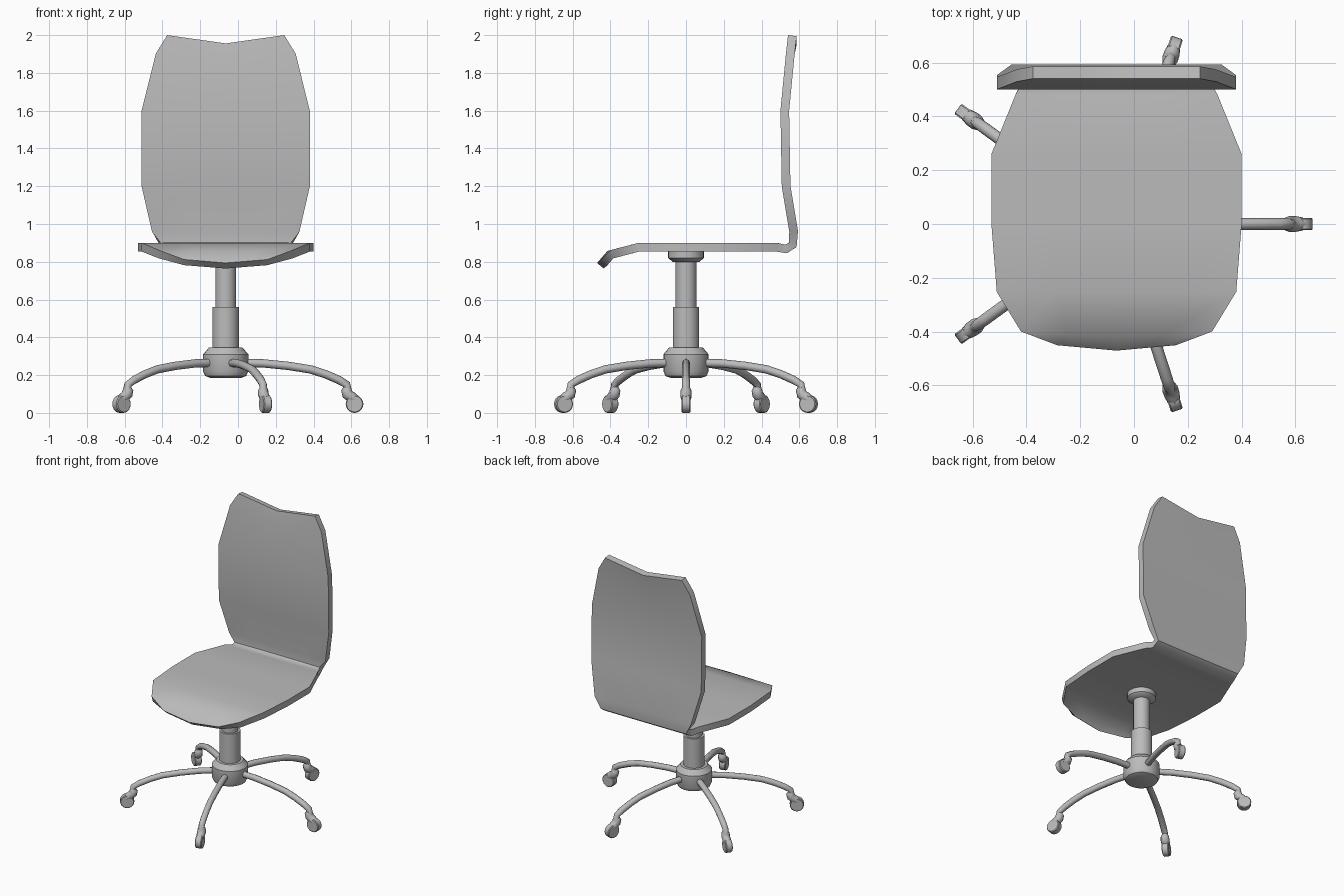
import bpy, bmesh, math
from mathutils import Matrix

if "Cube" in bpy.data.objects:
    bpy.data.objects.remove(bpy.data.objects["Cube"])

CX = -0.065  # x of the column axis
BASE = Matrix.Translation((CX, 0, 0))

grey = bpy.data.materials.new("plain grey")
grey.diffuse_color = (0.5, 0.5, 0.5, 1)
grey.use_nodes = True
grey.node_tree.nodes["Principled BSDF"].inputs["Base Color"].default_value = grey.diffuse_color


def finish(ob, matrix=BASE, angle=40):
    ob.matrix_world = matrix
    ob.data.materials.clear()
    ob.data.materials.append(grey)
    bpy.ops.object.select_all(action='DESELECT')
    ob.select_set(True)
    bpy.context.view_layer.objects.active = ob
    for m in list(ob.modifiers):
        bpy.ops.object.modifier_apply(modifier=m.name)
    bpy.ops.object.shade_smooth_by_angle(angle=math.radians(angle))
    return ob


def add_mesh(name, verts, faces):
    me = bpy.data.meshes.new(name)
    me.from_pydata(verts, [], faces)
    bm = bmesh.new()
    bm.from_mesh(me)
    bmesh.ops.recalc_face_normals(bm, faces=bm.faces)
    bm.to_mesh(me)
    bm.free()
    ob = bpy.data.objects.new(name, me)
    bpy.context.collection.objects.link(ob)
    return ob


def lathe(name, profile, sides, matrix=BASE):
    """Turn (radius, z) points around z, with capped ends."""
    verts = [(r * math.cos(math.tau * i / sides), r * math.sin(math.tau * i / sides), z)
             for r, z in profile for i in range(sides)]
    faces = [(k * sides + i, k * sides + (i + 1) % sides,
              (k + 1) * sides + (i + 1) % sides, (k + 1) * sides + i)
             for k in range(len(profile) - 1) for i in range(sides)]
    faces.append(tuple(range(sides)))
    faces.append(tuple(range((len(profile) - 1) * sides, len(profile) * sides)))
    return finish(add_mesh(name, verts, faces), matrix)


def tube(name, points, matrix):
    """Round tube through (x, z, radius) points."""
    cu = bpy.data.curves.new(name, 'CURVE')
    cu.dimensions = '3D'
    cu.bevel_depth = 1.0
    cu.bevel_resolution = 2
    cu.use_fill_caps = True
    sp = cu.splines.new('POLY')
    sp.points.add(len(points) - 1)
    for p, (x, z, r) in zip(sp.points, points):
        p.co = (x, 0, z, 1)
        p.radius = r
    ob = bpy.data.objects.new(name, cu)
    bpy.context.collection.objects.link(ob)
    bpy.ops.object.select_all(action='DESELECT')
    ob.select_set(True)
    bpy.context.view_layer.objects.active = ob
    bpy.ops.object.convert(target='MESH')
    return finish(bpy.context.view_layer.objects.active, matrix, 50)


# Seat and backrest: one bent shell; rows of (y, z, half width, centre dy, centre dz)
rows = [
    (-0.433, 0.797, 0.22, -0.02, -0.018),
    (-0.392, 0.840, 0.355, -0.012, -0.002),
    (-0.25, 0.877, 0.445, 0, 0),
    (0.00, 0.877, 0.465, 0, 0),
    (0.26, 0.877, 0.465, 0, 0),
    (0.48, 0.877, 0.375, 0, 0),
    (0.53, 0.868, 0.350, 0, 0),
    (0.565, 0.89, 0.345, 0, 0),
    (0.570, 0.96, 0.390, 0, 0),
    (0.530, 1.20, 0.445, 0, 0),
    (0.523, 1.60, 0.445, 0, 0),
    (0.552, 1.90, 0.370, 0, 0),
    (0.563, 1.997, 0.310, 0, -0.045),
]
cols = [-1, -0.5, 0, 0.5, 1]
n = len(cols)
verts = [(f * hw, y + dy * (1 - abs(f)), z + dz * (1 - abs(f)))
         for y, z, hw, dy, dz in rows for f in cols]
faces = [(r * n + c, r * n + c + 1, (r + 1) * n + c + 1, (r + 1) * n + c)
         for r in range(len(rows) - 1) for c in range(n - 1)]
shell = add_mesh("seat_and_backrest", verts, faces)
solid = shell.modifiers.new("thickness", 'SOLIDIFY')
solid.thickness = 0.046
solid.offset = 0
finish(shell, angle=50)

# Column: mounting plate, gas lift, sleeve and hub
lathe("seat_mount", [(0.07, 0.80), (0.095, 0.82), (0.095, 0.86)], 24)
lathe("gas_lift", [(0.055, 0.55), (0.055, 0.81)], 24)
lathe("column_sleeve", [(0.07, 0.33), (0.07, 0.56)], 24)
lathe("hub", [(0.08, 0.185), (0.108, 0.195), (0.12, 0.22), (0.12, 0.31),
              (0.09, 0.345)], 24)

# Five legs with casters
for i in range(5):
    m = BASE @ Matrix.Rotation(math.tau * i / 5, 4, 'Z')
    tube(f"leg_{i + 1}", [(0.08, 0.265, 0.022), (0.20, 0.262, 0.022),
                          (0.33, 0.249, 0.022), (0.45, 0.230, 0.022),
                          (0.53, 0.204, 0.022), (0.60, 0.174, 0.022),
                          (0.64, 0.150, 0.021), (0.648, 0.110, 0.021)], m)
    tube(f"caster_hood_{i + 1}", [(0.645, 0.134, 0.021), (0.640, 0.118, 0.029),
                                  (0.645, 0.098, 0.030), (0.668, 0.082, 0.029),
                                  (0.692, 0.068, 0.024)], m)
    wheel = m @ Matrix.Translation((0.682, 0, 0.047)) @ Matrix.Rotation(math.pi / 2, 4, 'X')
    lathe(f"caster_wheel_{i + 1}", [(0.042, -0.023), (0.047, -0.018),
                                    (0.047, 0.018), (0.042, 0.023)], 20, wheel)
